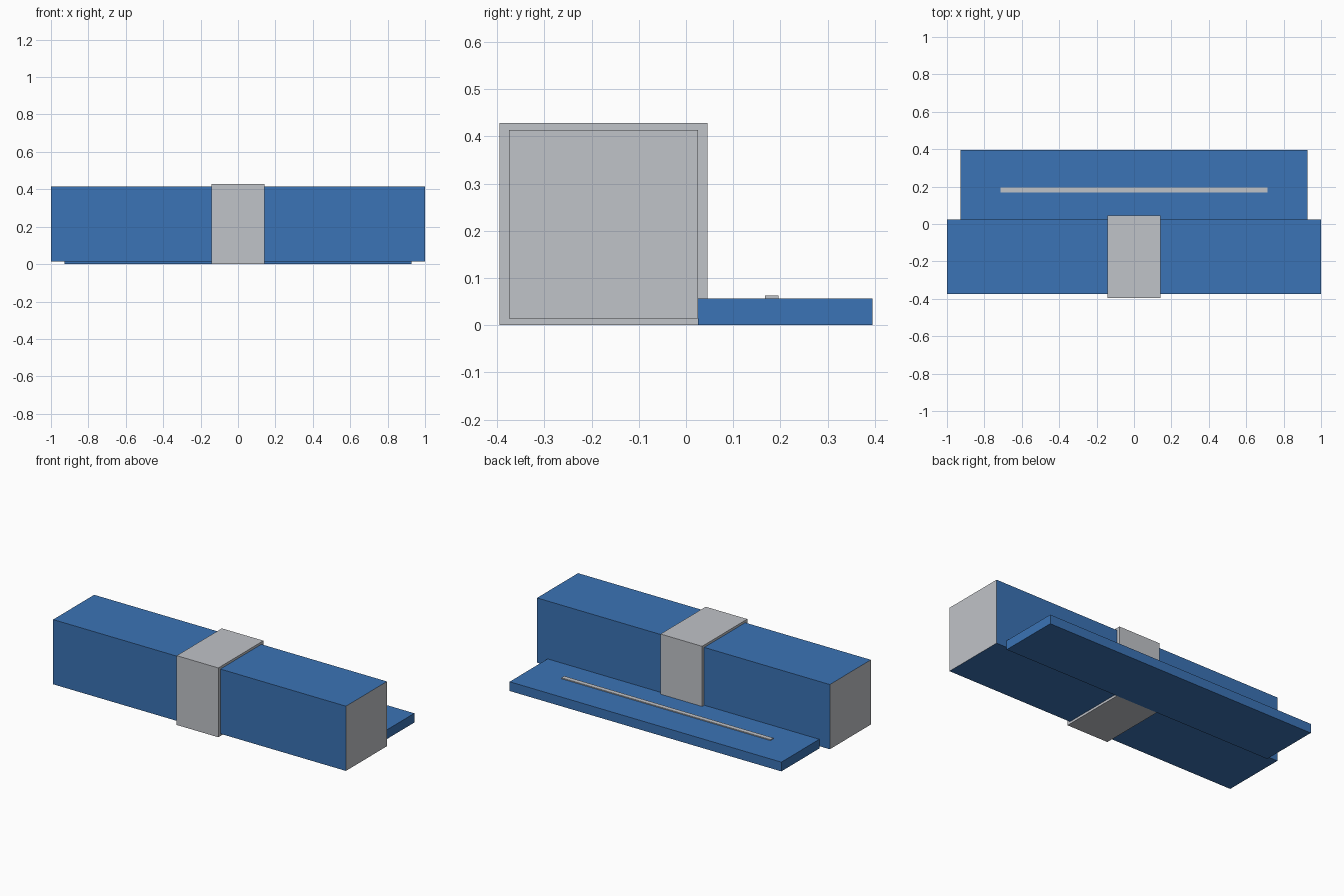
import bpy
import bmesh
from mathutils import Vector

old = bpy.data.objects.get("Cube")
if old:
    bpy.data.objects.remove(old, do_unlink=True)


def make_material(name, colour):
    mat = bpy.data.materials.new(name)
    mat.use_nodes = True
    mat.diffuse_color = (*colour, 1)
    mat.node_tree.nodes["Principled BSDF"].inputs["Base Color"].default_value = (*colour, 1)
    return mat


blue = make_material("blue", (0.043, 0.172, 0.465))
grey = make_material("light grey", (0.53, 0.546, 0.58))


def box(name, low, high, *materials):
    """Box between two corners; a second material goes on the two x ends."""
    low, high = Vector(low), Vector(high)
    bm = bmesh.new()
    bmesh.ops.create_cube(bm, size=1)
    bmesh.ops.scale(bm, vec=high - low, verts=bm.verts)
    bmesh.ops.translate(bm, vec=(low + high) / 2, verts=bm.verts)
    bm.normal_update()
    if len(materials) > 1:
        for face in bm.faces:
            face.material_index = int(abs(face.normal.x) > 0.5)
    mesh = bpy.data.meshes.new(name)
    bm.to_mesh(mesh)
    bm.free()
    for mat in materials:
        mesh.materials.append(mat)
    obj = bpy.data.objects.new(name, mesh)
    bpy.context.collection.objects.link(obj)
    return obj


# Long square body with grey ends
box("main_body", (-1, -0.375, 0.0145), (1, 0.025, 0.414), blue, grey)

# Wide band wrapped around the middle; sits a hair above the plate's underside
box("centre_band", (-0.142, -0.395, 0.0005), (0.142, 0.0455, 0.4285), grey)

# Low plate behind the body, with a thin raised strip
box("rear_plate", (-0.928, 0.025, 0), (0.928, 0.395, 0.057), blue)
box("plate_strip", (-0.714, 0.168, 0.05), (0.714, 0.196, 0.063), grey)
